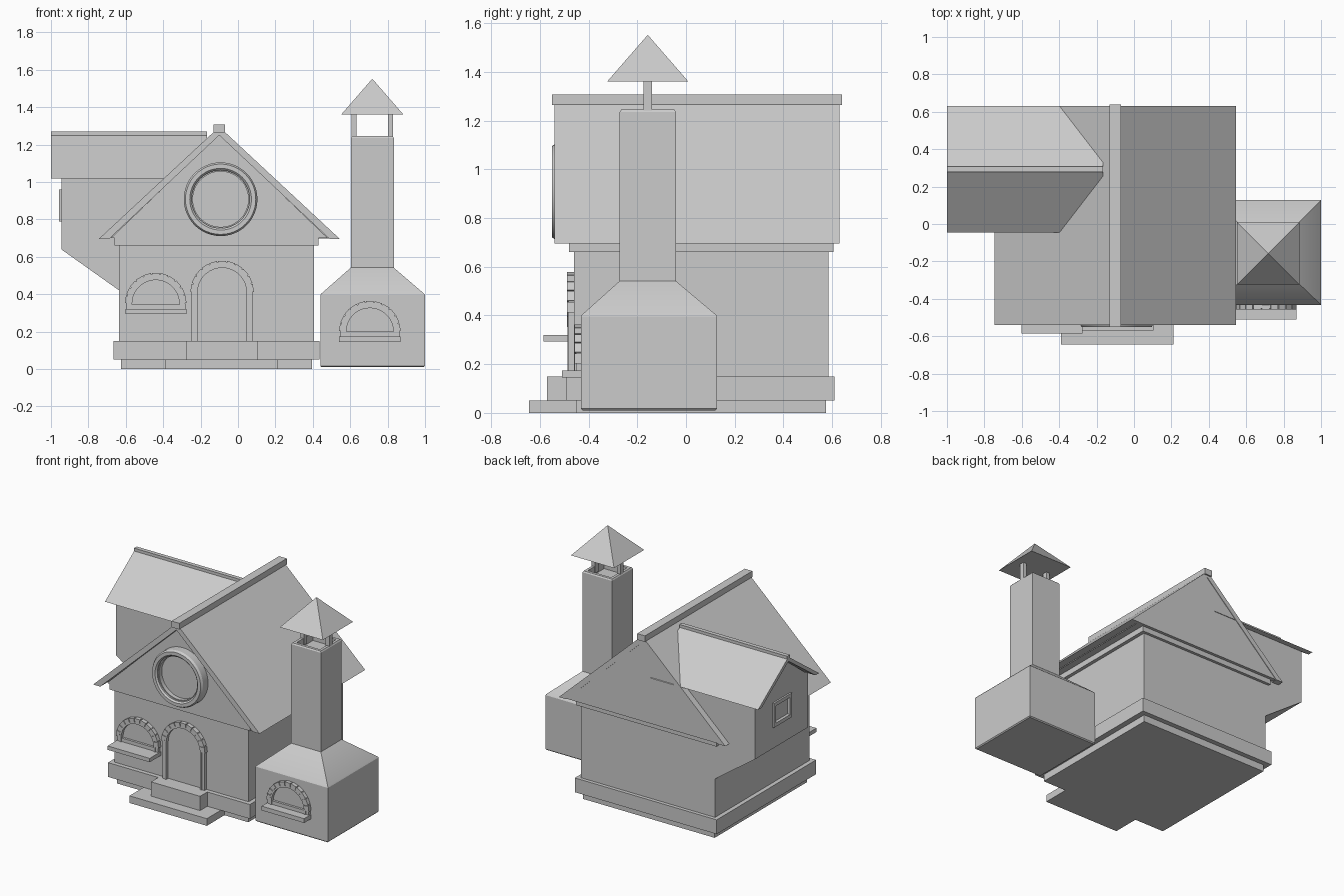
import bpy, bmesh, math

if "Cube" in bpy.data.objects:
    bpy.data.objects.remove(bpy.data.objects["Cube"])


def finish(name, bm, smooth=None):
    bmesh.ops.recalc_face_normals(bm, faces=bm.faces)
    me = bpy.data.meshes.new(name)
    bm.to_mesh(me)
    bm.free()
    ob = bpy.data.objects.new(name, me)
    bpy.context.collection.objects.link(ob)
    if smooth:
        bpy.ops.object.select_all(action='DESELECT')
        ob.select_set(True)
        bpy.context.view_layer.objects.active = ob
        bpy.ops.object.shade_smooth_by_angle(angle=math.radians(smooth))
    return ob


def prism(name, pts, axis, a, b):
    """Extrude a 2D outline along x (points are y,z) or y (points are x,z)."""
    bm = bmesh.new()
    at = (lambda p, t: (t, p[0], p[1])) if axis == 'x' else (lambda p, t: (p[0], t, p[1]))
    lo = [bm.verts.new(at(p, a)) for p in pts]
    hi = [bm.verts.new(at(p, b)) for p in pts]
    bm.faces.new(lo)
    bm.faces.new(hi[::-1])
    n = len(pts)
    for i in range(n):
        bm.faces.new((lo[i], lo[(i + 1) % n], hi[(i + 1) % n], hi[i]))
    return finish(name, bm)


def box(name, x0, x1, y0, y1, z0, z1):
    return prism(name, [(x0, z0), (x1, z0), (x1, z1), (x0, z1)], 'y', y0, y1)


def loft(name, rings, smooth=None, cap=True, closed=False):
    """Join rings of equal point count with quads."""
    bm = bmesh.new()
    vs = [[bm.verts.new(p) for p in r] for r in rings]
    pairs = list(zip(vs, vs[1:])) + ([(vs[-1], vs[0])] if closed else [])
    for r, s in pairs:
        for i in range(len(r)):
            j = (i + 1) % len(r)
            bm.faces.new((r[i], r[j], s[j], s[i]))
    if cap:
        bm.faces.new(vs[0])
        bm.faces.new(vs[-1])
    return finish(name, bm, smooth)


def square(cx, cy, h, z):
    return [(cx + sx * h, cy + sy * h, z) for sx, sy in ((-1, -1), (1, -1), (1, 1), (-1, 1))]


def arch_points(cx, cz, r, base, n=18):
    arc = [(cx + r * math.cos(math.pi * i / n), cz + r * math.sin(math.pi * i / n)) for i in range(n + 1)]
    return [(cx + r, base)] + arc + [(cx - r, base)]


def arch_band(name, cx, cz, ro, ri, base, y0, y1):
    outer, inner = arch_points(cx, cz, ro, base), arch_points(cx, cz, ri, base)
    return prism(name, outer + inner[::-1], 'y', y0, y1)


def arched_opening(name, cx, cz, base, wall, ro=0.165, ri=0.13, stones=11):
    # panel, inner trim, jamb band and separate arch stones
    prism(name + "_panel", arch_points(cx, cz, ri, base), 'y', wall - 0.004, wall + 0.02)
    arch_band(name + "_band", cx, cz, ro - 0.007, ri, base, wall - 0.022, wall + 0.01)
    arch_band(name + "_trim", cx, cz, ri + 0.008, ri - 0.004, base, wall - 0.027, wall + 0.01)
    for k in range(stones):
        a0 = math.pi * (k + 0.06) / stones
        a1 = math.pi * (k + 0.94) / stones
        pts = [(cx + r * math.cos(a), cz + r * math.sin(a))
               for r, a in ((ri + 0.008, a0), (ro, a0), (ro, a1), (ri + 0.008, a1))]
        prism(f"{name}_stone_{k}", pts, 'y', wall - 0.028, wall + 0.01)


# House base, steps and walls
box("lower_plinth", -0.625, 0.395, -0.45, 0.575, 0, 0.05)
box("upper_plinth", -0.665, 0.435, -0.49, 0.61, 0.05, 0.15)
box("lower_step", -0.39, 0.21, -0.645, -0.40, 0, 0.05)
box("upper_step", -0.275, 0.105, -0.57, -0.40, 0.05, 0.15)
box("house_walls", -0.635, 0.405, -0.46, 0.585, 0.15, 0.68)

# Gable block with cornice, roof slabs, closed back gable, ridge
prism("gable_cornice", [(-0.66, 0.66), (0.43, 0.66), (0.43, 0.70), (0.48, 0.70), (-0.10, 1.255),
                        (-0.68, 0.70), (-0.66, 0.70)], 'y', -0.48, 0.605)
prism("main_roof", [(-0.745, 0.695), (-0.69, 0.695), (-0.10, 1.25), (0.49, 0.695),
                    (0.545, 0.695), (-0.10, 1.295)], 'y', -0.54, 0.63)
prism("back_gable", [(-0.72, 0.697), (0.52, 0.697), (-0.10, 1.27)], 'y', 0.60, 0.626)
box("ridge_beam", -0.13, -0.07, -0.55, 0.64, 1.265, 1.308)

# Side dormer with sloped underside
prism("dormer_walls", [(-0.945, 0.64), (-0.635, 0.42), (-0.60, 0.70), (-0.30, 0.90),
                       (-0.30, 1.03), (-0.945, 1.03)], 'y', 0.0, 0.585)
prism("dormer_gable", [(0.0, 1.015), (0.585, 1.015), (0.2925, 1.235)], 'x', -0.945, -0.25)
prism("dormer_roof", [(-0.045, 1.018), (-0.005, 1.018), (0.2925, 1.23), (0.59, 1.018),
                      (0.63, 1.018), (0.2925, 1.26)], 'x', -1.0, -0.165)
box("dormer_ridge", -1.0, -0.165, 0.278, 0.307, 1.24, 1.27)

# Dormer window
def frame_ring(x, h, v):
    return [(x, 0.2925 + sy * h, 0.875 + sz * v) for sy, sz in ((-1, -1), (1, -1), (1, 1), (-1, 1))]
loft("dormer_window_frame", [frame_ring(-0.94, 0.10, 0.085), frame_ring(-0.957, 0.10, 0.085),
                             frame_ring(-0.957, 0.075, 0.06), frame_ring(-0.94, 0.065, 0.05)],
     cap=False, closed=True)

# Round gable window: turned frame profile and glass
N = 48
def circle(r, y):
    return [(-0.093 + r * math.cos(2 * math.pi * i / N), y, 0.908 + r * math.sin(2 * math.pi * i / N))
            for i in range(N)]
loft("round_window_frame", [circle(r, y) for r, y in (
    (0.197, -0.47), (0.197, -0.535), (0.188, -0.55), (0.165, -0.55), (0.155, -0.54),
    (0.155, -0.53), (0.148, -0.53), (0.148, -0.47))], 30, cap=False, closed=True)
loft("round_window_glass", [circle(0.15, -0.47), circle(0.15, -0.50)])

# Door, front window and oven mouth, with sills
arched_opening("door", -0.085, 0.41, 0.15, -0.46, 0.17, 0.135)
arched_opening("front_window", -0.44, 0.35, 0.32, -0.46)
arched_opening("oven_mouth", 0.705, 0.20, 0.175, -0.43)
box("front_window_bottom_bar", -0.57, -0.31, -0.48, -0.45, 0.32, 0.345)
box("oven_mouth_bottom_bar", 0.575, 0.835, -0.45, -0.42, 0.175, 0.20)
box("front_window_sill", -0.602, -0.275, -0.585, -0.45, 0.293, 0.32)
box("oven_sill", 0.54, 0.87, -0.51, -0.42, 0.145, 0.175)

# Oven body tapering into a hollow chimney
OX, OY = 0.718, -0.157
oven = [square(0.72, -0.152, h, z) for h, z in ((0.273, 0.01), (0.28, 0.017), (0.28, 0.395), (0.275, 0.403))]
oven += [square(OX, OY, h, z) for h, z in ((0.115, 0.542), (0.115, 1.236), (0.109, 1.245),
                                          (0.09, 1.245), (0.09, 1.19))]
loft("oven_and_chimney", oven, 30)

# Chimney cap on two posts
for i, x in enumerate((OX - 0.098, OX + 0.098)):
    box(f"cap_post_{i}", x - 0.014, x + 0.014, OY - 0.017, OY + 0.017, 1.2, 1.37)
bpy.ops.mesh.primitive_cone_add(vertices=4, radius1=0.167 * math.sqrt(2), radius2=0, depth=0.192,
                                location=(OX, OY, 1.456), rotation=(0, 0, math.pi / 4))
bpy.context.object.name = "chimney_cap"
